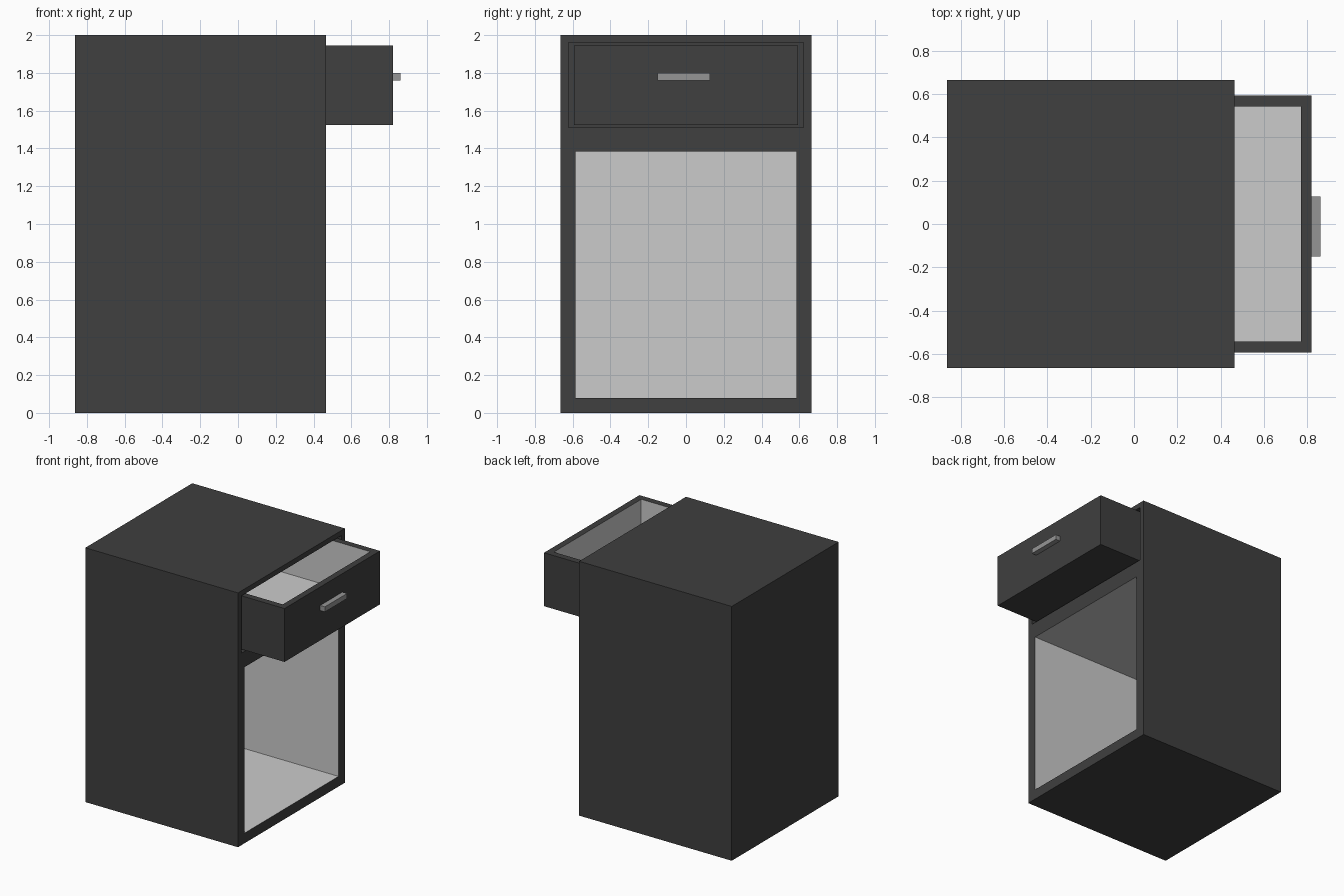
import bpy

if "Cube" in bpy.data.objects:
    bpy.data.objects.remove(bpy.data.objects["Cube"])


def material(name, value):
    m = bpy.data.materials.new(name)
    m.diffuse_color = (value, value, value, 1)
    m.use_nodes = True
    m.node_tree.nodes["Principled BSDF"].inputs["Base Color"].default_value = m.diffuse_color
    return m


dark = material("dark_shell", 0.05)
light = material("light_lining", 0.8)
metal = material("handle_metal", 0.3)


def box(name, x, y, z, mat):
    """Box from (min, max) ranges on each axis."""
    bpy.ops.mesh.primitive_cube_add(size=1)
    ob = bpy.context.object
    ob.name = name
    for v in ob.data.vertices:
        v.co = [a + (c + 0.5) * (b - a) for c, (a, b) in zip(v.co, (x, y, z))]
    ob.data.materials.append(mat)
    return ob


def hollow(target, cutter):
    """Cut a cavity whose walls take the cutter's material."""
    mod = target.modifiers.new(cutter.name, 'BOOLEAN')
    mod.operation = 'DIFFERENCE'
    mod.solver = 'EXACT'
    mod.material_mode = 'TRANSFER'
    mod.object = cutter
    cutter.hide_render = True
    cutter.hide_set(True)


# Cabinet shell with a drawer slot above an open compartment
cabinet = box("cabinet", (-0.863, 0.465), (-0.664, 0.664), (0, 2), dark)
hollow(cabinet, box("compartment_cutter", (-0.785, 0.6), (-0.585, 0.585), (0.08, 1.385), light))
hollow(cabinet, box("drawer_slot_cutter", (-0.785, 0.6), (-0.622, 0.622), (1.51, 1.96), dark))

# Drawer pulled part-way out, open at the top
drawer = box("drawer", (-0.41, 0.82), (-0.593, 0.593), (1.525, 1.945), dark)
hollow(drawer, box("drawer_cutter", (-0.36, 0.77), (-0.543, 0.543), (1.58, 2.1), light))

# Handle bar on the drawer front
box("drawer_handle", (0.82, 0.861), (-0.15, 0.126), (1.76, 1.80), metal)
